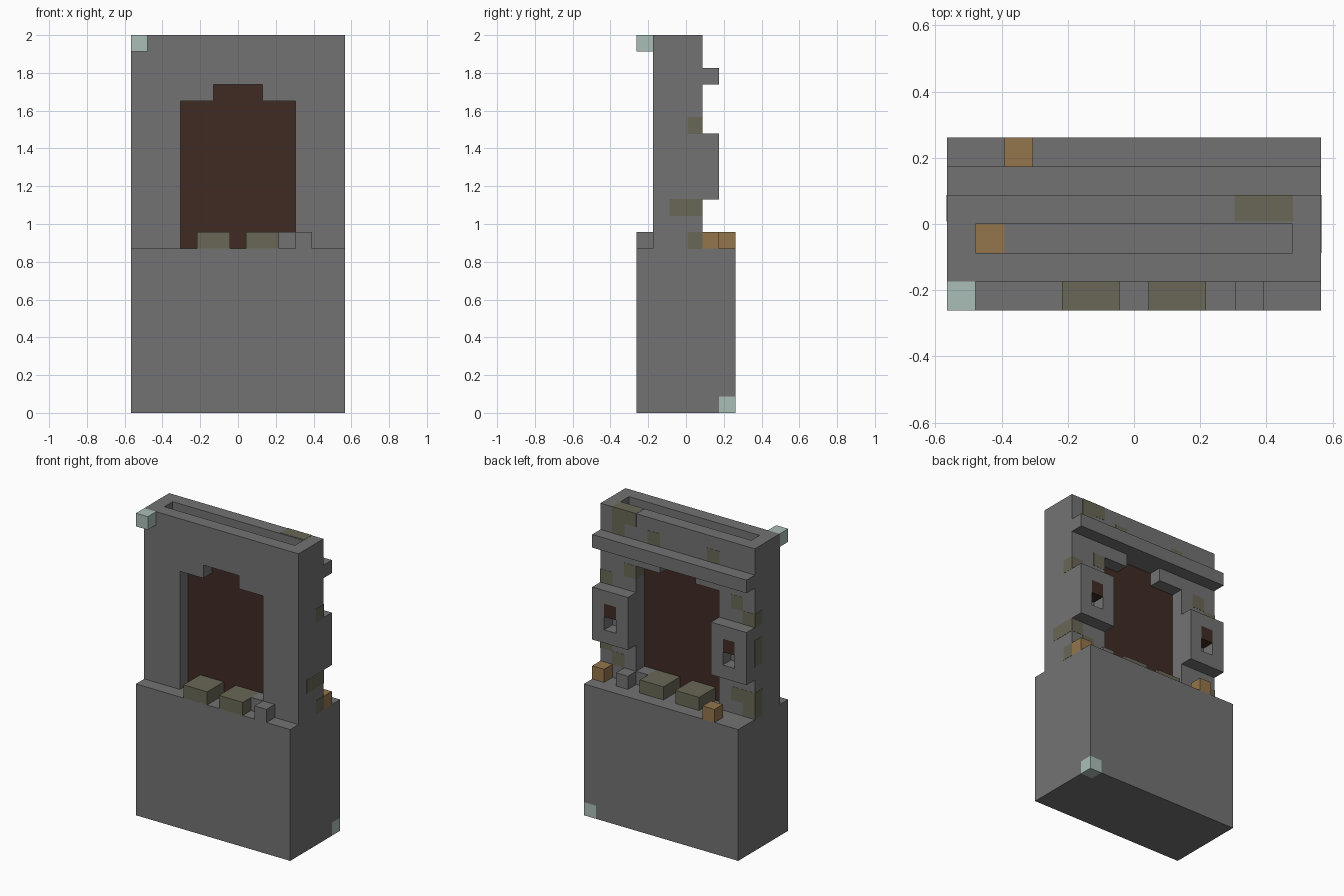
import bpy
from mathutils import Vector

if "Cube" in bpy.data.objects:
    bpy.data.objects.remove(bpy.data.objects["Cube"], do_unlink=True)

U = 2 / 23  # one block


def material(name, rgb):
    m = bpy.data.materials.new(name)
    m.use_nodes = True
    m.diffuse_color = (*rgb, 1)
    m.node_tree.nodes["Principled BSDF"].inputs["Base Color"].default_value = (*rgb, 1)
    return m


stone = material("grey stone", (0.171, 0.171, 0.171))
moss = material("mossy stone", (0.144, 0.136, 0.093))
wood = material("dark wood", (0.051, 0.024, 0.017))
amber = material("amber block", (0.296, 0.181, 0.072))
aqua = material("pale aqua block", (0.402, 0.515, 0.474))


def prism(name, outline, offset, step, mat):
    """Extrude a closed outline of 3D points (in blocks) along step."""
    n = len(outline)
    pts = [Vector(p) + Vector(offset) for p in outline]
    verts = [p * U for p in pts] + [(p + Vector(step)) * U for p in pts]
    faces = [tuple(range(n)), tuple(range(2 * n - 1, n - 1, -1))]
    faces += [(i, i + n, (i + 1) % n + n, (i + 1) % n) for i in range(n)]
    mesh = bpy.data.meshes.new(name)
    mesh.from_pydata(verts, [], faces)
    mesh.materials.append(mat)
    obj = bpy.data.objects.new(name, mesh)
    bpy.context.collection.objects.link(obj)
    return obj


def box(name, x, y, z, mat, grow=0):
    """Box from (min, max) block ranges, optionally grown to sit proud."""
    (a, b), (c, d), (e, f) = [(r[0] - grow, r[1] + grow) for r in (x, y, z)]
    outline = [(a, c, e), (a, d, e), (b, d, e), (b, c, e)]
    return prism(name, outline, (0, 0, 0), (0, 0, f - e), mat)


# Base, with the lowest back corner left for the aqua block
W = 6.5
box("base", (-W, W), (-3, 3), (1, 10), stone)
prism("base_foot", [(-W, -3, 0), (-W, 3, 0), (5.5, 3, 0), (5.5, 2, 0), (W, 2, 0), (W, -3, 0)],
      (0, 0, 0), (0, 0, 1), stone)
box("base_corner_block", (5.5, W), (2, 3), (0, 1), aqua)
box("top_corner_block", (-W, -5.5), (-3, -2), (22, 23), aqua)

# Wall skins with a stepped opening
half = [(W, 23), (W, 10), (3.5, 10), (3.5, 19), (1.5, 19), (1.5, 20)]
outline = [(x, 0, z) for x, z in half] + [(-x, 0, z) for x, z in reversed(half)]
for name, y in (("front_wall", -2), ("back_wall", 0)):
    prism(name, outline, (0, y, 0), (0, 1, 0), stone)

# Wall core: closed ends, slot floor, wooden gate
for name, s in (("left", 1), ("right", -1)):
    box(name + "_wall_end", sorted((s * 5.5, s * W)), (-1, 0), (10, 23), stone)
box("slot_floor", (-4.5, 5.5), (-1, 0), (20, 21), stone)
box("slot_amber_block", (-5.5, -4.5), (-1, 0), (20, 21), amber)
box("gate", (-3.5, 3.5), (-1, 0), (10, 20), wood)

# Back ledge
box("back_ledge", (-W, W), (1, 2), (20, 21), stone)

# Back window blocks with a wooden shutter over a small hole
for side, c in (("left", 5), ("right", -5)):
    for part, x0, x1, z0, z1, mat in (
            ("outer_jamb", -1.5, -0.5, 13, 17, stone),
            ("inner_jamb", 0.5, 1.5, 13, 17, stone),
            ("sill", -0.5, 0.5, 13, 14, stone),
            ("shutter", -0.5, 0.5, 15, 16, wood),
            ("head", -0.5, 0.5, 16, 17, stone)):
        box(f"{side}_window_{part}", (c + x0, c + x1), (1, 2), (z0, z1), mat)

# Rubble and amber blocks on the base top
Z = (10, 11)
for side, x in (("left", (0.5, 2.5)), ("right", (-2.5, -0.5))):
    box(f"front_{side}_mossy_rubble", x, (-3, -1), Z, moss)
    box(f"back_{side}_mossy_rubble", x, (0, 2), Z, moss)
box("front_stone_rubble", (3.5, 4.5), (-3, -2), Z, stone)
box("front_opening_rubble", (2.5, 3.5), (-2, -1), Z, stone)
box("back_stone_rubble", (3.5, 4.5), (1, 2), Z, stone)
box("back_opening_rubble", (2.5, 3.5), (0, 1), Z, stone)
box("back_left_amber_block", (5.5, W), (1, 2), Z, amber)
box("back_right_amber_block", (-4.5, -3.5), (2, 3), Z, amber)

# Moss patches: wall blocks barely proud of the surface (x min, x max, z min, z max)
patches = [(3.5, 5.5, 22, 23), (4.5, 5.5, 21, 22), (1.5, 2.5, 21, 22), (-3.5, -2.5, 21, 22),
           (3.5, 4.5, 18, 19), (5.5, W, 17, 18), (5.5, W, 12, 13), (4.5, 5.5, 11, 12),
           (5.5, W, 10, 11), (-5.5, -4.5, 18, 19), (-W, -5.5, 17, 18),
           (-W, -5.5, 14, 16), (-W, -4.5, 11, 12), (-W, -5.5, 10, 11)]
for i, (x0, x1, z0, z1) in enumerate(patches):
    box(f"moss_patch_{i + 1}", (x0, x1), (0.1, 1), (z0, z1), moss, 0.015)
box("side_moss_patch", (5.6, W), (-1, 0.1), (12, 13), moss, 0.015)
